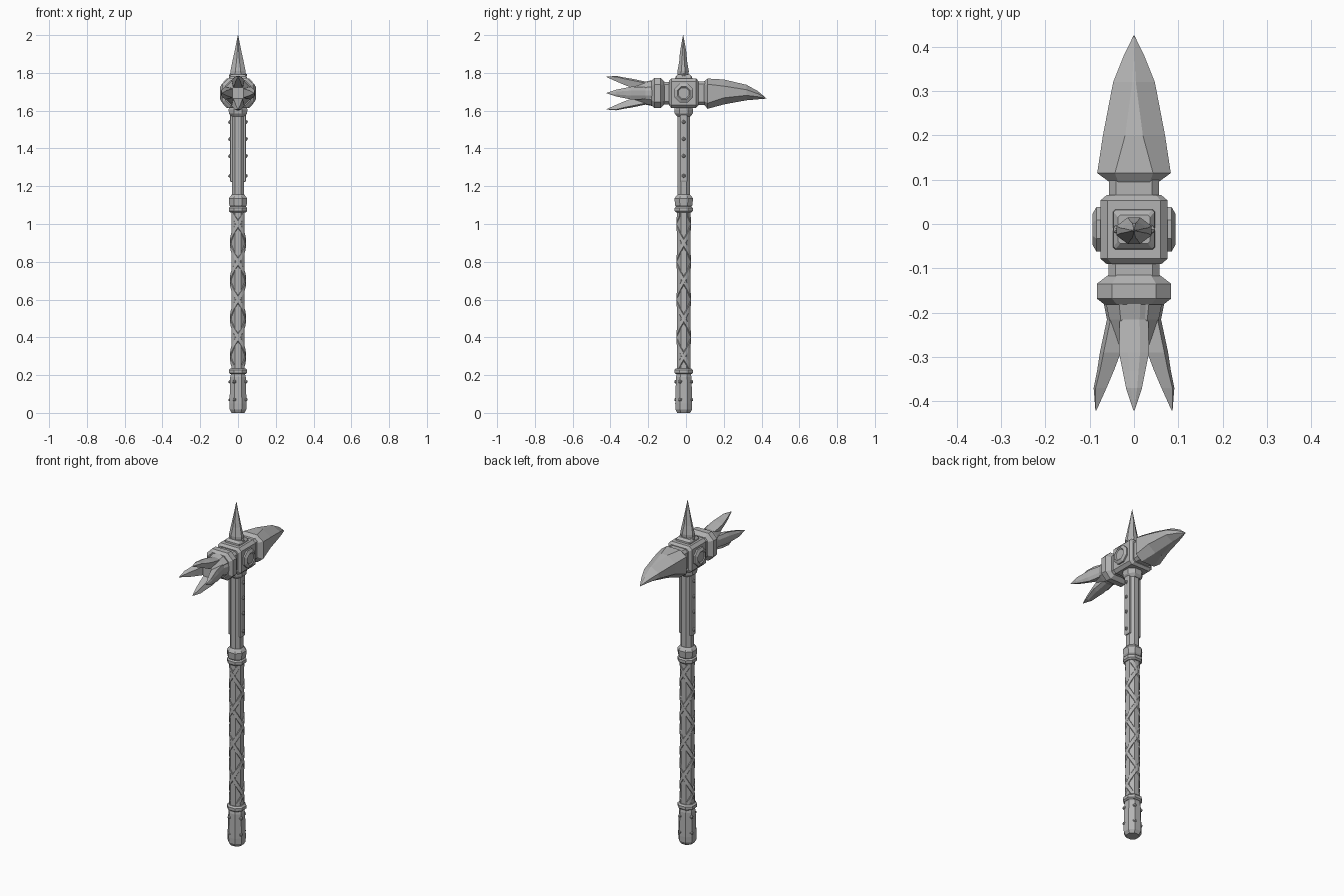
import bpy, bmesh, math
from mathutils import Vector, Matrix

cube = bpy.data.objects.get("Cube")
if cube:
    bpy.data.objects.remove(cube, do_unlink=True)

steel = bpy.data.materials.new("grey_metal")
steel.use_nodes = True
GREY = (0.45, 0.45, 0.45, 1)
steel.diffuse_color = GREY
steel.node_tree.nodes["Principled BSDF"].inputs["Base Color"].default_value = GREY

CY = -0.012          # shaft axis in y
HZ = 1.693           # centre height of the head


def finish(name, bm):
    bmesh.ops.recalc_face_normals(bm, faces=bm.faces[:])
    mesh = bpy.data.meshes.new(name)
    bm.to_mesh(mesh)
    bm.free()
    mesh.materials.append(steel)
    ob = bpy.data.objects.new(name, mesh)
    bpy.context.collection.objects.link(ob)
    return ob


def skin(name, rings):
    """Skin a list of point rings and cap both ends."""
    bm = bmesh.new()
    loops = [[bm.verts.new(p) for p in r] for r in rings]
    n = len(loops[0])
    for a, b in zip(loops, loops[1:]):
        for i in range(n):
            j = (i + 1) % n
            bm.faces.new((a[i], a[j], b[j], b[i]))
    bm.faces.new(loops[0])
    bm.faces.new(loops[-1])
    return finish(name, bm)


def block(w, h, cx, cz):
    """Rectangle with cut corners."""
    q = [(w, h - cz), (w - cx, h)]
    q += [(-x, y) for x, y in reversed(q)]
    return q + [(-x, -y) for x, y in q]


def place(axis, u, v, s):
    return {"x": (s, u, v), "y": (u, s, v), "z": (u, v, s)}[axis]


def loft(name, axis, sections, off=(0, 0, 0)):
    """Sections are (station, half width, half height, cut x, cut z[, lift])."""
    rings = []
    for s, w, h, cx, cz, *lift in sections:
        up = Vector((0, 0, lift[0] if lift else 0))
        rings.append([Vector(place(axis, u, v, s)) + up + Vector(off)
                      for u, v in block(w, h, cx, cz)])
    return skin(name, rings)


def column(name, stations):
    """Octagonal part standing on the shaft axis, from (height, radius)."""
    return loft(name, "z", [(z, r, r, r * .55, r * .55) for z, r in stations], (0, CY, 0))


def stud(name, angle, radius, z, size=.011):
    bm = bmesh.new()
    bmesh.ops.create_icosphere(bm, subdivisions=1, radius=size)
    d = Vector((math.cos(angle), math.sin(angle), 0)) * radius
    bmesh.ops.translate(bm, verts=bm.verts[:], vec=d + Vector((0, CY, z)))
    return finish(name, bm)


# Shaft, pommel and collars
column("pommel", [(0, .034), (.018, .044), (.05, .045), (.19, .041), (.212, .036)])
column("lower_ring", [(.205, .04), (.212, .048), (.228, .048), (.236, .04)])
column("grip_core", [(.22, .035), (1.075, .035)])
column("grip_ring", [(1.06, .04), (1.068, .048), (1.085, .048), (1.093, .04)])
column("middle_collar", [(1.09, .04), (1.1, .046), (1.135, .049), (1.145, .042), (1.155, .034)])
column("upper_shaft", [(1.1, .033), (1.6, .033)])
column("top_collar", [(1.57, .036), (1.585, .048), (1.605, .05), (1.625, .044)])

# Crossed straps wound round the grip
PITCH, LOW, HIGH, STEPS = .4, .235, 1.06, 40
for hand in (1, -1):
    for k in range(2):
        rings = []
        for i in range(STEPS + 1):
            z = LOW + (HIGH - LOW) * i / STEPS
            a = hand * (z - .3) / PITCH * math.tau + k * math.pi
            ring = []
            for r, dz in ((.03, -.03), (.042, -.017), (.042, .017), (.03, .03)):
                zz = min(max(z + dz, .225), 1.07)
                ring.append((r * math.cos(a), CY + r * .93 * math.sin(a), zz))
            rings.append(ring)
        skin(f"grip_strap_{'right' if hand > 0 else 'left'}_{k + 1}", rings)

# Side plates on the upper shaft, with studs
for side, sx in (("left", 1), ("right", -1)):
    loft(f"{side}_shaft_plate", "x",
         [(sx * .028, .02, .18, .004, .004), (sx * .039, .02, .18, .004, .004),
          (sx * .042, .015, .172, .004, .004)], (0, CY, 1.402))
    for i, z in enumerate((1.54, 1.45, 1.36, 1.255)):
        stud(f"{side}_plate_stud_{i + 1}", math.acos(sx), .042, z)

# Pommel studs
for i in range(4):
    for j, z in enumerate((.07, .165)):
        stud(f"pommel_stud_{i + 1}_{j + 1}", math.radians(90 * i - 25), .045, z)

# Central head block with bosses on both sides
loft("head_block", "y",
     [(-.09, .062, .065, .012, .012), (-.078, .076, .078, .016, .016),
      (.053, .076, .078, .016, .016), (.065, .062, .065, .012, .012)], (0, 0, HZ))
for side, sx in (("left", 1), ("right", -1)):
    loft(f"{side}_boss", "x",
         [(sx * .07, .05, .05, .029, .029), (sx * .085, .05, .05, .029, .029),
          (sx * .094, .034, .034, .02, .02), (sx * .089, .028, .028, .016, .016)],
         (0, CY, HZ))

# Curved rear pick
loft("pick_neck", "y", [(.06, .056, .062, .015, .015), (.105, .056, .062, .015, .015)], (0, 0, HZ))
loft("pick_blade", "y",
     [(.095, .056, .062, .02, .02, HZ), (.115, .083, .08, .04, .03, 1.69),
      (.2, .07, .066, .05, .035, 1.699), (.32, .047, .041, .043, .026, 1.696),
      (.38, .023, .022, .022, .014, 1.682), (.425, .001, .001, .0005, .0005, 1.665)])

# Front neck and flared ring
loft("front_neck", "y", [(-.12, .057, .06, .015, .015), (-.085, .057, .06, .015, .015)], (0, 0, HZ))
loft("front_ring", "y",
     [(-.182, .066, .066, .028, .028), (-.168, .084, .08, .034, .034),
      (-.135, .084, .08, .034, .034), (-.115, .058, .06, .02, .02)], (0, 0, HZ))

# Four-pronged claw
loft("claw_core", "y",
     [(-.285, .036, .036, .018, .018), (-.215, .056, .056, .026, .026),
      (-.175, .064, .064, .03, .03)], (0, 0, HZ))
PRONG = ((-.175, .01, .069, .036), (-.215, .01, .061, .032), (-.29, .03, .077, .034),
         (-.33, .045, .083, .026), (-.37, .062, .091, .018), (-.421, .085, .087, .001))
for k, name in enumerate(("left", "top", "right", "bottom")):
    turn = Matrix.Translation((0, 0, HZ)) @ Matrix.Rotation(-k * math.pi / 2, 4, "Y")
    skin(f"{name}_prong",
         [[turn @ Vector(p) for p in ((ri, y, -t * .7), (ro - t * .25, y, -t), (ro, y, -t * .4),
                                      (ro, y, t * .4), (ro - t * .25, y, t), (ri, y, t * .7))]
          for y, ri, ro, t in PRONG])

# Top spike on its square base
loft("spike_base", "z",
     [(1.765, .048, .046, .005, .005), (1.78, .046, .044, .005, .005),
      (1.792, .036, .032, .005, .005)], (0, CY, 0))
loft("top_spike", "z",
     [(1.78, .038, .028, .022, .016), (1.81, .04, .03, .026, .02), (1.86, .03, .021, .022, .015),
      (1.91, .019, .017, .015, .013), (1.95, .011, .01, .009, .008),
      (2.0, .001, .001, .0005, .0005)], (0, CY - .003, 0))
for side, ang in (("left", 0), ("right", math.pi)):
    stud(f"{side}_spike_stud", ang, .038, 1.787)
